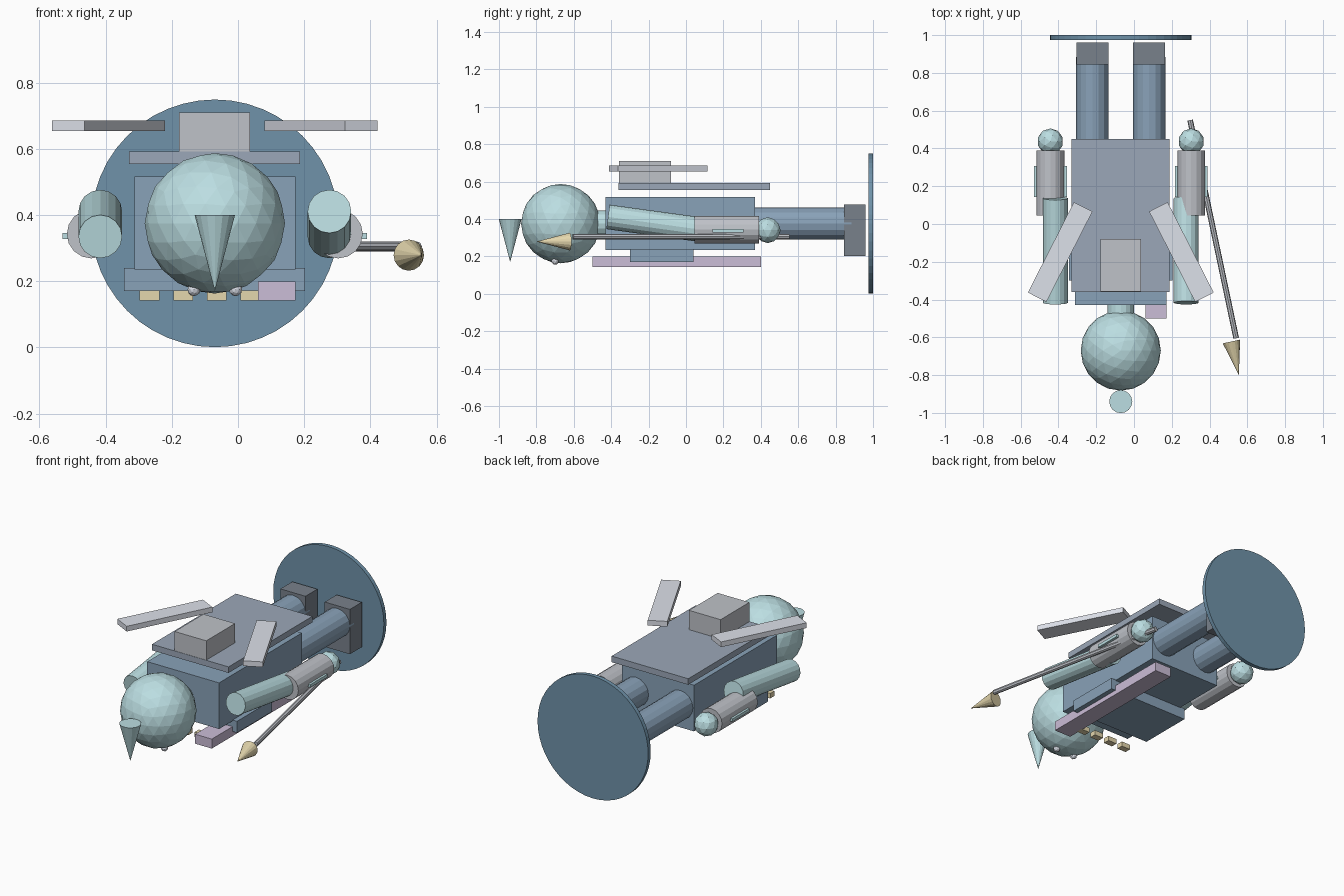
import bpy
from math import radians, atan2
from mathutils import Vector

if "Cube" in bpy.data.objects:
    bpy.data.objects.remove(bpy.data.objects["Cube"])

CX, CZ = -0.07, 0.375          # body axis of the lying figure


def mat(name, rgb):
    m = bpy.data.materials.new(name)
    m.diffuse_color = (*rgb, 1)
    m.use_nodes = True
    m.node_tree.nodes["Principled BSDF"].inputs["Base Color"].default_value = m.diffuse_color
    return m


SKIN = mat("pale_teal", (0.50, 0.73, 0.76))
CLOTH = mat("slate_blue", (0.25, 0.36, 0.48))
CAPE = mat("grey_blue", (0.33, 0.39, 0.48))
BASE = mat("deep_blue", (0.16, 0.29, 0.40))
BOOT = mat("charcoal", (0.19, 0.22, 0.26))
FEATHER = mat("pale_grey", (0.72, 0.75, 0.82))
STEEL = mat("steel_grey", (0.52, 0.54, 0.58))
GOLD = mat("sand", (0.78, 0.68, 0.42))
PURPLE = mat("lilac", (0.60, 0.51, 0.68))


def finish(name, m):
    o = bpy.context.object
    o.name = name
    o.data.materials.append(m)
    return o


def box(name, x, y, z, m, rot=0):
    """Box from (min, max) ranges, turned about its own vertical axis."""
    r = (x, y, z)
    bpy.ops.mesh.primitive_cube_add(size=1, location=[(a + b) / 2 for a, b in r],
                                    rotation=(0, 0, rot))
    o = finish(name, m)
    o.scale = [b - a for a, b in r]
    return o


def rod(name, a, b, r1, m, sides=16, r2=None):
    """Cylinder or cone from point a to point b."""
    a, b = Vector(a), Vector(b)
    d = b - a
    bpy.ops.mesh.primitive_cone_add(vertices=sides, radius1=r1, radius2=r1 if r2 is None else r2,
                                    depth=d.length, location=(a + b) / 2,
                                    rotation=d.to_track_quat('Z', 'Y').to_euler())
    return finish(name, m)


def ball(name, c, r, m, sub=2):
    bpy.ops.mesh.primitive_ico_sphere_add(subdivisions=sub, radius=r, location=c)
    return finish(name, m)


# base disc
rod("base_disc", (CX, 0.975, CZ), (CX, 1.0, CZ), 0.374, BASE, 48)

# head, neck, pointed nose
ball("head", (CX, -0.67, CZ), 0.212, SKIN, 3)
rod("neck", (CX, -0.52, CZ), (CX, -0.41, CZ), 0.07, SKIN)
rod("nose_cone", (CX, -0.94, 0.40), (CX, -0.94, 0.17), 0.061, SKIN, 16, 0)

# torso, front panel, cape and pack
box("torso", (-0.313, 0.173), (-0.43, 0.37), (0.235, 0.517), CLOTH)
box("chest_panel", (-0.345, 0.203), (-0.30, 0.04), (0.17, 0.24), CLOTH)
box("cape", (-0.33, 0.188), (-0.36, 0.45), (0.555, 0.592), CAPE)
box("back_pack", (-0.178, 0.036), (-0.358, -0.08), (0.592, 0.71), STEEL)

# long strap bar and row of small studs
box("strap_bar", (0.06, 0.173), (-0.50, 0.40), (0.142, 0.20), PURPLE)
for i in range(4):
    x = -0.267 + 0.1015 * i
    box(f"stud_{i}", (x - 0.03, x + 0.03), (-0.43, -0.39), (0.142, 0.172), GOLD)

# paired parts on both sides of the body axis
for side, s in (("left", -1), ("right", 1)):
    ball(side + "_eye", (CX + s * 0.063, -0.70, 0.175), 0.02, FEATHER)
    lx = CX + s * 0.15
    rod(side + "_leg", (lx, 0.35, CZ), (lx, 0.885, CZ), 0.086, CLOTH)
    box(side + "_boot", (lx - 0.085, lx + 0.085), (0.845, 0.96), (0.203, 0.477), BOOT)

    # upper arms swing in opposite directions
    ax = CX + s * 0.346
    rod(side + "_upper_arm", (ax, -0.417, CZ - 0.002 + s * 0.038),
        (ax, 0.136, CZ - 0.002 - s * 0.038), 0.066, SKIN)
    fx = CX + s * 0.373
    rod(side + "_forearm", (fx, 0.045, 0.343), (fx, 0.39, 0.343), 0.074, STEEL)
    box(side + "_cuff_plate", (fx - 0.087, fx + 0.087), (0.143, 0.308), (0.328, 0.346), SKIN)
    ball(side + "_hand", (fx, 0.437, 0.34), 0.069, SKIN)

    # slanted wing slats
    wx = CX + s * 0.321
    box(side + "_wing", (wx - 0.055, wx + 0.055), (-0.417, 0.12), (0.654, 0.686),
        FEATHER, s * radians(27))

# spear
rod("spear_shaft", (0.297, 0.55, 0.305), (0.541, -0.605, 0.305), 0.015, STEEL, 8)
rod("spear_tip", (0.516, -0.622, 0.279), (0.555, -0.80, 0.279), 0.047, GOLD, 16, 0)
